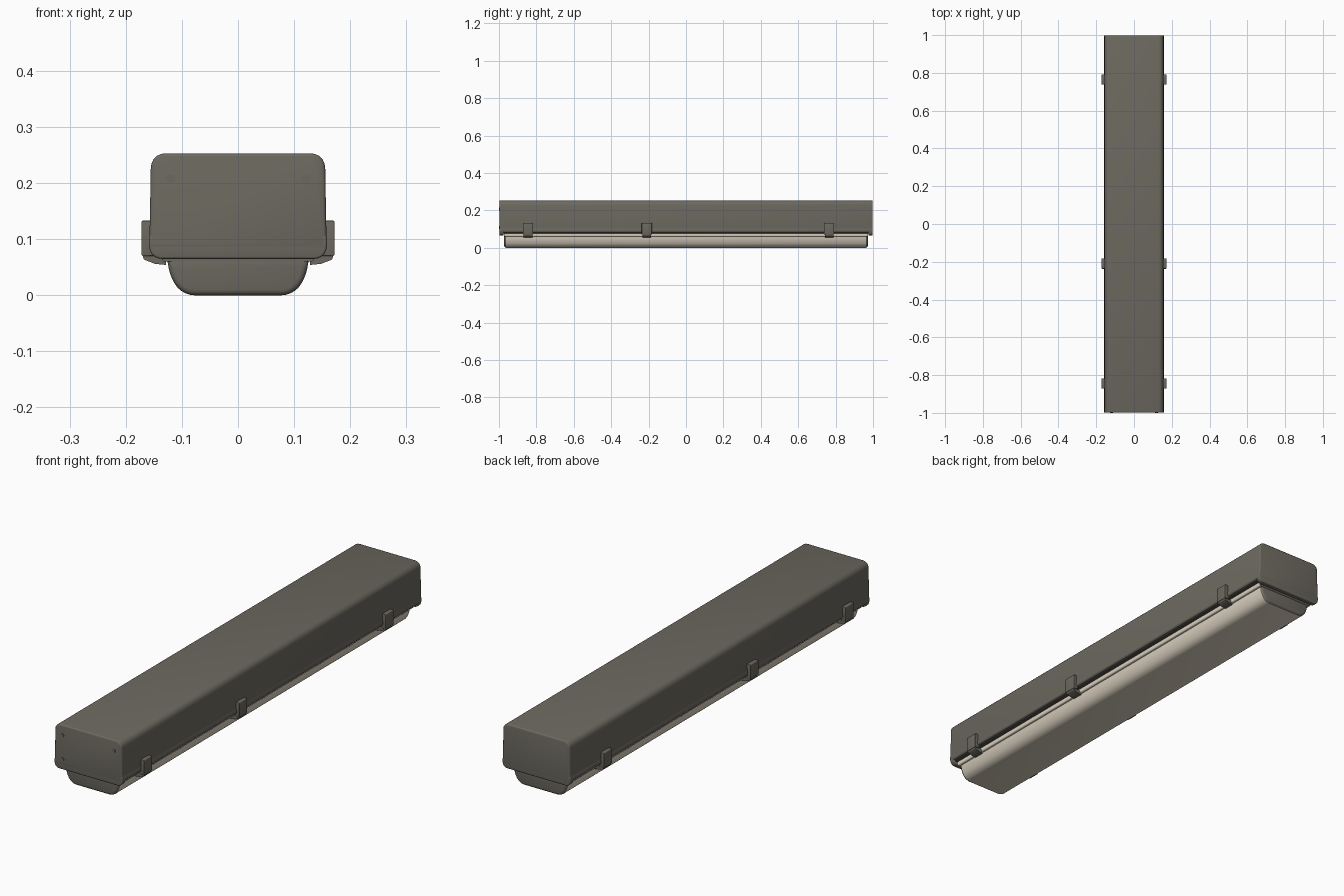
import bpy, bmesh, math
from mathutils import Vector

if "Cube" in bpy.data.objects:
    bpy.data.objects.remove(bpy.data.objects["Cube"])


def material(name, rgb):
    m = bpy.data.materials.new(name)
    m.diffuse_color = (*rgb, 1.0)
    m.use_nodes = True
    m.node_tree.nodes["Principled BSDF"].inputs["Base Color"].default_value = m.diffuse_color
    return m


GREY = material("warm grey plastic", (0.150, 0.140, 0.115))
CREAM = material("cream diffuser", (0.71, 0.64, 0.53))
DARK = material("dark gasket", (0.09, 0.085, 0.07))


def rounded(corners, steps=5):
    """Closed (x, z) outline from corners (x, z, radius)."""
    pts, n = [], len(corners)
    for i, (x, z, r) in enumerate(corners):
        c = Vector((x, z))
        if r == 0:
            pts.append(c)
            continue
        a = Vector(corners[i - 1][:2])
        b = Vector(corners[(i + 1) % n][:2])
        p, q = c + (a - c).normalized() * r, c + (b - c).normalized() * r
        k = 0.78  # weight that keeps the curve close to an arc
        for s in range(steps + 1):
            t = s / steps
            w0, w1, w2 = (1 - t) ** 2, 2 * t * (1 - t) * k, t * t
            pts.append((p * w0 + c * w1 + q * w2) / (w0 + w1 + w2))
    return pts


def mirrored(half):
    """Full outline corners from the right half, listed top to bottom."""
    return half + [(-x, z, r) for x, z, r in reversed(half)]


def extrude(name, outline, y0, y1, mats, end_bevel=0.0, paint=None):
    bm = bmesh.new()
    rings = [[bm.verts.new((p.x, y, p.y)) for p in outline] for y in (y0, y1)]
    n = len(outline)
    caps = [bm.faces.new(r) for r in rings]
    for i in range(n):
        j = (i + 1) % n
        bm.faces.new((rings[0][i], rings[0][j], rings[1][j], rings[1][i]))
    bmesh.ops.recalc_face_normals(bm, faces=bm.faces)
    if end_bevel:
        edges = list({e for f in caps for e in f.edges})
        bmesh.ops.bevel(bm, geom=edges, offset=end_bevel, segments=3,
                        profile=0.5, affect='EDGES')
    bm.normal_update()
    if paint:
        for f in bm.faces:
            f.material_index = paint(f.normal)
    me = bpy.data.meshes.new(name)
    bm.to_mesh(me)
    bm.free()
    for m in mats:
        me.materials.append(m)
    ob = bpy.data.objects.new(name, me)
    bpy.context.collection.objects.link(ob)
    bpy.context.view_layer.objects.active = ob
    ob.select_set(True)
    bpy.ops.object.shade_smooth_by_angle(angle=math.radians(35))
    ob.select_set(False)
    return ob


# the diffuser is cream along its length, grey on its two ends
def lengthwise(nrm):
    return 1 if abs(nrm.y) < 0.2 else 0


# housing body
extrude("housing", rounded(mirrored([(0.155, 0.253, 0.026), (0.158, 0.083, 0.010)])),
        -0.998, 0.998, [GREY], 0.006)

# slightly wider rim along the lower edge of the housing
extrude("housing_rim", rounded(mirrored([(0.156, 0.108, 0), (0.159, 0.100, 0.004),
                                         (0.159, 0.082, 0.008)])),
        -0.998, 0.998, [GREY], 0.004)

# dark seal between housing and diffuser
extrude("gasket", rounded(mirrored([(0.150, 0.088, 0), (0.150, 0.077, 0.003)])),
        -0.988, 0.988, [DARK])

# end lips that reach lower than the long sides
for side in (-1, 1):
    extrude("housing_end_lip",
            rounded(mirrored([(0.158, 0.100, 0), (0.158, 0.065, 0.022)])),
            side * 0.998, side * 0.975, [GREY], 0.004)

# diffuser flange and bowl
extrude("diffuser_flange", rounded(mirrored([(0.136, 0.080, 0), (0.136, 0.060, 0.006)])),
        -0.974, 0.974, [GREY, CREAM], 0.0, lengthwise)
extrude("diffuser_bowl", rounded(mirrored([(0.127, 0.070, 0), (0.121, 0.036, 0.015),
                                           (0.100, 0.002, 0.022)])),
        -0.972, 0.972, [GREY, CREAM], 0.010, lengthwise)

# three latches on each long side
LATCH = [(0.150, 0.130, 0), (0.169, 0.130, 0.003), (0.169, 0.064, 0.004),
         (0.148, 0.056, 0), (0.128, 0.054, 0), (0.128, 0.064, 0), (0.150, 0.076, 0)]
HEAD = [(0.150, 0.133, 0), (0.172, 0.133, 0.003), (0.172, 0.070, 0.003), (0.150, 0.070, 0)]
for side in (-1, 1):
    for y in (-0.845, -0.21, 0.765):
        for part, shape, half in (("latch_arm", LATCH, 0.023), ("latch_head", HEAD, 0.027)):
            extrude(part, rounded([(side * x, z, r) for x, z, r in shape], 3),
                    y - half, y + half, [GREY], 0.002 if part == "latch_head" else 0)

# small screw bosses on the front end
for x, z in ((-0.12, 0.208), (0.12, 0.208), (-0.12, 0.107)):
    ring = [Vector((x + 0.008 * math.cos(a * math.pi / 6),
                    z + 0.008 * math.sin(a * math.pi / 6))) for a in range(12)]
    extrude("screw_boss", ring, -0.99, -1.0, [GREY])

# sit the model exactly on the ground
for ob in bpy.context.collection.objects:
    ob.location.z = -0.002 if ob.name.startswith("diffuser_bowl") else 0.0
